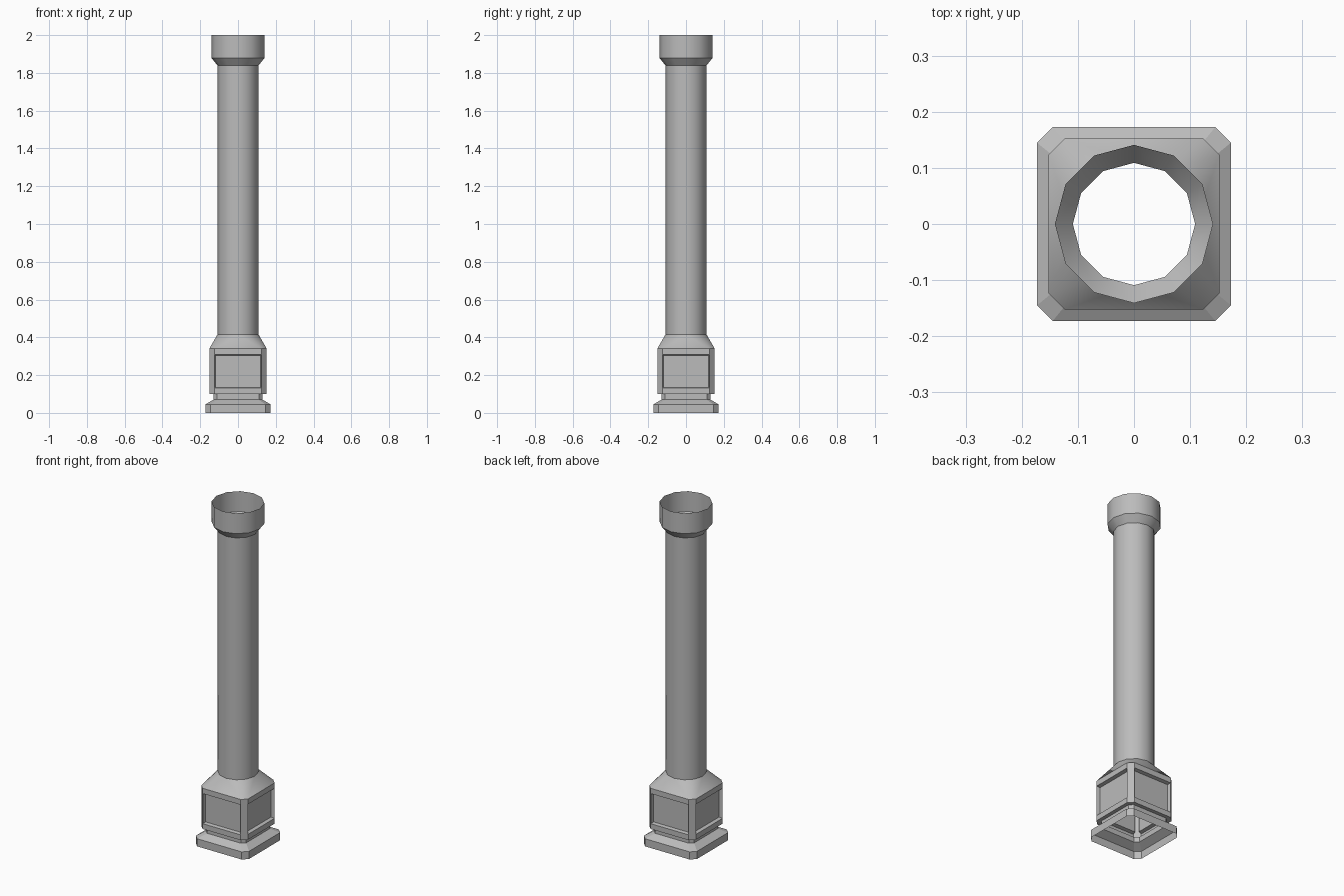
import bpy, bmesh, math
from math import sin, cos, tau

if "Cube" in bpy.data.objects:
    bpy.data.objects.remove(bpy.data.objects["Cube"], do_unlink=True)

stone = bpy.data.materials.new("grey stone")
stone.use_nodes = True
GREY = (0.5, 0.5, 0.5, 1)
stone.diffuse_color = GREY
stone.node_tree.nodes["Principled BSDF"].inputs["Base Color"].default_value = GREY

SIDES = 12
SHAFT_R = 0.109


def circle(bm, r, z):
    return [bm.verts.new((r * cos(tau * i / SIDES), r * sin(tau * i / SIDES), z))
            for i in range(SIDES)]


def octagon(bm, half, cut, z):
    """Square with chamfered corners, counter-clockwise from the +x side."""
    a = half - cut
    pts = [(half, -a), (half, a), (a, half), (-a, half),
           (-half, a), (-half, -a), (-a, -half), (a, -half)]
    return [bm.verts.new((x, y, z)) for x, y in pts]


def bridge(bm, low, high):
    n = len(low)
    return [bm.faces.new((low[i], low[(i + 1) % n], high[(i + 1) % n], high[i]))
            for i in range(n)]


def finish(bm, name, angle):
    mesh = bpy.data.meshes.new(name)
    bm.normal_update()
    bm.to_mesh(mesh)
    bm.free()
    mesh.materials.append(stone)
    ob = bpy.data.objects.new(name, mesh)
    bpy.context.collection.objects.link(ob)
    bpy.ops.object.select_all(action='DESELECT')
    ob.select_set(True)
    bpy.context.view_layer.objects.active = ob
    bpy.ops.object.shade_smooth_by_angle(angle=math.radians(angle))
    return ob


def stack(name, ring, levels, angle):
    """Open shell through a list of ring settings."""
    bm = bmesh.new()
    rings = [ring(bm, *level) for level in levels]
    for low, high in zip(rings, rings[1:]):
        bridge(bm, low, high)
    return finish(bm, name, angle)


# Stepped plinth with a narrow neck, open below
stack("plinth", octagon, [(0.173, 0.028, 0), (0.173, 0.028, 0.045),
                          (0.13, 0.02, 0.07), (0.13, 0.02, 0.1),
                          (0.152, 0.028, 0.1)], 20)

# Pedestal block with a recessed panel on each side
bm = bmesh.new()
rings = [octagon(bm, 0.152, 0.028, z) for z in (0.1, 0.13, 0.31, 0.34)]
bands = [bridge(bm, low, high) for low, high in zip(rings, rings[1:])]
panels = bands[1][::2]
bm.normal_update()
bmesh.ops.inset_individual(bm, faces=panels, thickness=0.002)
bmesh.ops.inset_individual(bm, faces=panels, thickness=0.006, depth=-0.02)
finish(bm, "pedestal", 20)

# Shoulder blending the chamfered square into the round shaft
bm = bmesh.new()
low = octagon(bm, 0.152, 0.028, 0.34)
top = circle(bm, SHAFT_R, 0.415)
for side in range(4):
    a, b, c = (low[(2 * side + k) % 8] for k in range(3))
    before, mid, after, nxt = (top[(3 * side + k) % SIDES] for k in (-1, 0, 1, 2))
    for face in ((a, b, mid), (a, mid, before), (b, after, mid), (b, c, nxt, after)):
        bm.faces.new(face)
finish(bm, "shoulder", 50)

# Round shaft and the flared collar, open at the top
stack("shaft", circle, [(SHAFT_R, 0.415), (SHAFT_R, 1.84)], 35)
stack("collar", circle, [(SHAFT_R, 1.84), (0.141, 1.88), (0.141, 2.0)], 35)
